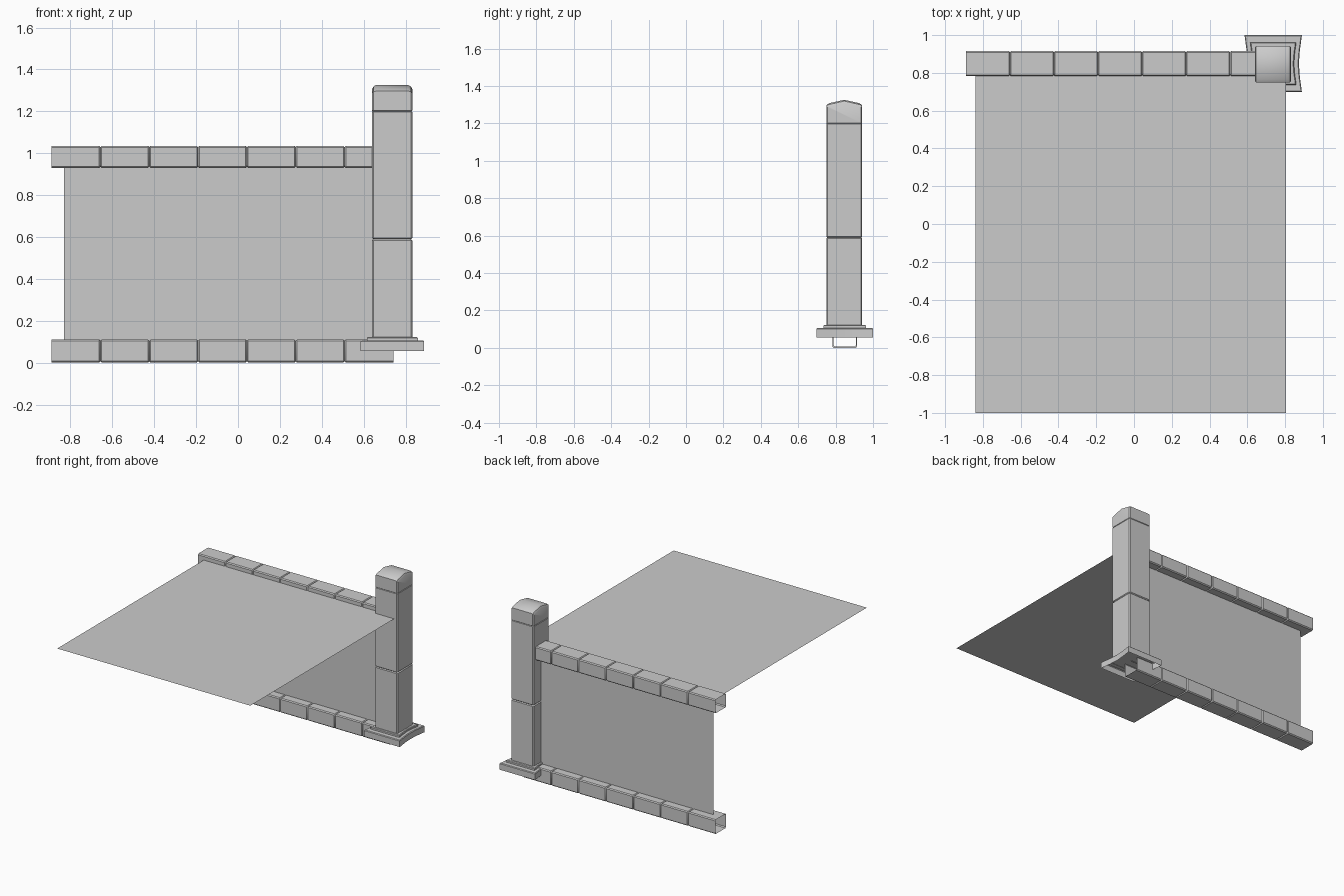
import bpy, bmesh

if "Cube" in bpy.data.objects:
    bpy.data.objects.remove(bpy.data.objects["Cube"])


def finish(name, bm):
    bmesh.ops.recalc_face_normals(bm, faces=bm.faces)
    mesh = bpy.data.meshes.new(name)
    bm.to_mesh(mesh)
    bm.free()
    ob = bpy.data.objects.new(name, mesh)
    bpy.context.collection.objects.link(ob)
    return ob


def loft(name, rings, start=False, end=False):
    """Bridge closed rings of points; optionally close the ends."""
    bm = bmesh.new()
    loops = [[bm.verts.new(p) for p in r] for r in rings]
    n = len(loops[0])
    for a, b in zip(loops, loops[1:]):
        for i in range(n):
            j = (i + 1) % n
            bm.faces.new((a[i], a[j], b[j], b[i]))
    if start:
        bm.faces.new(loops[0][::-1])
    if end:
        bm.faces.new(loops[-1])
    return finish(name, bm)


def octagon(u0, u1, v0, v1, c):
    """Rectangle with chamfered corners."""
    return [(u0 + c, v0), (u1 - c, v0), (u1, v0 + c), (u1, v1 - c),
            (u1 - c, v1), (u0 + c, v1), (u0, v1 - c), (u0, v0 + c)]


def sheet(name, pts):
    bm = bmesh.new()
    bm.faces.new([bm.verts.new(p) for p in pts])
    return finish(name, bm)


# Rails: open tubes with shallow V seams
def rail(name, z0, z1):
    x0, x1, count = -0.89, 0.742, 7
    step = (x1 - x0) / count
    stations = [(x0, 0)]
    for i in range(1, count):
        x = x0 + step * i
        stations += [(x - 0.006, 0), (x, 0.006), (x + 0.006, 0)]
    stations.append((x1, 0))
    loft(name, [[(x, y, z) for y, z in
                 octagon(0.783 + d, 0.915 - d, z0 + d, z1 - d, 0.007)]
                for x, d in stations])


rail("bottom_rail", 0.0, 0.11)
rail("top_rail", 0.93, 1.035)

# Thin sheets: wall panel between the rails and the flat deck
sheet("wall_panel", [(-0.83, 0.85, 0.10), (0.74, 0.85, 0.10),
                     (0.74, 0.85, 0.94), (-0.83, 0.85, 0.94)])
sheet("deck_sheet", [(-0.84, -1, 1.0), (0.805, -1, 1.0),
                     (0.805, 0.85, 1.0), (-0.84, 0.85, 1.0)])

# Post shaft with a groove
levels = [(0.11, 0), (0.584, 0), (0.59, 0.006), (0.596, 0),
          (1.197, 0), (1.20, 0.003), (1.203, 0)]
loft("post", [[(x, y, z) for x, y in
               octagon(0.64 + d, 0.832 - d, 0.75 + d, 0.942 - d, 0.007)]
              for z, d in levels])

# Post cap: low ridged roof with softened ends
cap = []
for x, inset, drop in [(0.64, 0.007, 0.02), (0.647, 0, 0.007), (0.66, 0, 0),
                       (0.812, 0, 0), (0.825, 0, 0.007), (0.832, 0.007, 0.02)]:
    prof = [(0.75 + inset, 1.203), (0.75 + inset, 1.297 - drop / 2),
            (0.766, 1.308 - drop), (0.846, 1.326 - drop),
            (0.926, 1.308 - drop), (0.942 - inset, 1.297 - drop / 2),
            (0.942 - inset, 1.203)]
    cap.append([(x, y, z) for y, z in prof])
loft("post_cap", cap, True, True)


# Foot tiers: squares with hollowed left and right sides, open underneath
def tier(name, half_x, half_y, waist, z0, z1):
    cx, cy, b = 0.737, 0.849, 0.005

    def outline(d, z):
        hx, hy = half_x - d, half_y - d
        side = [(hx, -hy), (hx - waist * 0.7, -hy * 0.45), (hx - waist, 0),
                (hx - waist * 0.7, hy * 0.45), (hx, hy)]
        pts = side + [(-x, -y) for x, y in side]
        return [(cx + x, cy + y, z) for x, y in pts]

    loft(name, [outline(0, z0), outline(0, z1 - b), outline(b, z1)], end=True)


tier("foot", 0.152, 0.151, 0.016, 0.055, 0.106)
tier("foot_collar", 0.122, 0.113, 0.012, 0.104, 0.123)

for ob in bpy.data.objects:
    bpy.ops.object.select_all(action='DESELECT')
    ob.select_set(True)
    bpy.context.view_layer.objects.active = ob
    bpy.ops.object.shade_smooth_by_angle()
